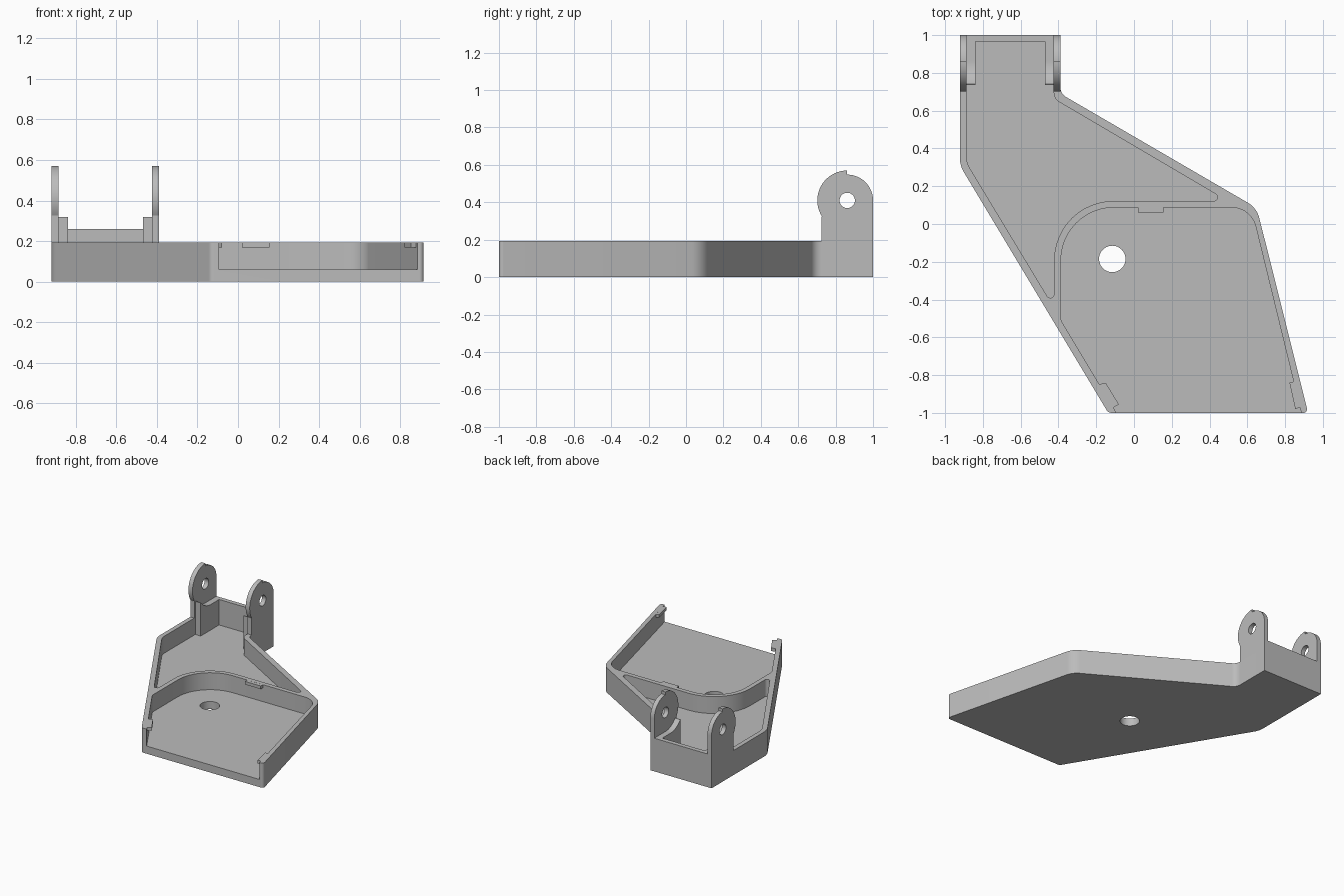
import bpy, bmesh, math
from mathutils import Vector

if "Cube" in bpy.data.objects:
    bpy.data.objects.remove(bpy.data.objects["Cube"])

grey = bpy.data.materials.new("plain grey")
grey.diffuse_color = (0.5, 0.5, 0.5, 1)
grey.use_nodes = True
grey.node_tree.nodes["Principled BSDF"].inputs["Base Color"].default_value = grey.diffuse_color


def fillet(corners, seg=12):
    """Polygon outline from (x, y, radius) corners."""
    out, n = [], len(corners)
    for i, (x, y, r) in enumerate(corners):
        p = Vector((x, y))
        if r == 0:
            out.append(p)
            continue
        a = (Vector(corners[i - 1][:2]) - p).normalized()
        b = (Vector(corners[(i + 1) % n][:2]) - p).normalized()
        half = a.angle(b) / 2
        c = p + (a + b).normalized() * (r / math.sin(half))
        t = r / math.tan(half)
        u, v = p + a * t - c, p + b * t - c
        start = math.atan2(u.y, u.x)
        sweep = math.atan2(u.x * v.y - u.y * v.x, u.dot(v))
        for k in range(seg + 1):
            q = start + sweep * k / seg
            out.append(c + Vector((math.cos(q), math.sin(q))) * r)
    return out


def arc(cx, cy, r, a0, a1, seg=20):
    return [(cx + r * math.cos(math.radians(a0 + (a1 - a0) * k / seg)),
             cy + r * math.sin(math.radians(a0 + (a1 - a0) * k / seg))) for k in range(seg + 1)]


def prism(name, pts, lo, hi, axis="z"):
    """Extrude an outline along z (outline in x, y) or x (outline in y, z)."""
    place = (lambda p, h: (p[0], p[1], h)) if axis == "z" else (lambda p, h: (h, p[0], p[1]))
    bm = bmesh.new()
    low = [bm.verts.new(place(p, lo)) for p in pts]
    top = [bm.verts.new(place(p, hi)) for p in pts]
    bm.faces.new(low[::-1])
    bm.faces.new(top)
    n = len(pts)
    for i in range(n):
        j = (i + 1) % n
        bm.faces.new((low[i], low[j], top[j], top[i]))
    bmesh.ops.recalc_face_normals(bm, faces=bm.faces)
    me = bpy.data.meshes.new(name)
    bm.to_mesh(me)
    bm.free()
    ob = bpy.data.objects.new(name, me)
    bpy.context.collection.objects.link(ob)
    me.materials.append(grey)
    return ob


def activate(ob):
    bpy.ops.object.select_all(action="DESELECT")
    ob.select_set(True)
    bpy.context.view_layer.objects.active = ob


def cut(ob, cutter):
    activate(ob)
    m = ob.modifiers.new("cut", "BOOLEAN")
    m.operation, m.solver, m.object = "DIFFERENCE", "EXACT", cutter
    bpy.ops.object.modifier_apply(modifier=m.name)
    bpy.data.objects.remove(cutter)


def smooth(ob):
    activate(ob)
    bpy.ops.object.shade_smooth_by_angle(angle=math.radians(30))


FLOOR, RIM = 0.06, 0.193

# Tray body with rounded outline
tray = prism("tray", fillet([
    (-0.922, 1, 0), (-0.39, 1, 0), (-0.39, 0.69, 0.06), (0.65, 0.085, 0.13),
    (0.922, -1, 0.02), (-0.136, -1, 0.03), (-0.922, 0.31, 0.15)]), 0, RIM)

# Rear pocket, stepped around the hinge posts
cut(tray, prism("rear_pocket", fillet([
    (-0.887, 0.737, 0), (-0.84, 0.737, 0), (-0.84, 0.965, 0), (-0.47, 0.965, 0),
    (-0.47, 0.737, 0), (-0.425, 0.737, 0), (-0.425, 0.663, 0.06), (0.495, 0.122, 0.02),
    (-0.423, 0.122, 0.315), (-0.423, -0.443, 0.02), (-0.887, 0.325, 0.12)]), FLOOR, 0.4))

# Front pocket, open at the front
cut(tray, prism("front_pocket", fillet([
    (-0.387, 0.087, 0.28), (0.62, 0.087, 0.13), (0.91, -1.1, 0),
    (-0.033, -1.1, 0), (-0.387, -0.51, 0.06)]), FLOOR, 0.4))

# Round hole in the floor
cut(tray, prism("floor_hole", arc(-0.115, -0.185, 0.07, 0, 351, 39), -0.1, 0.15))
smooth(tray)

# Snap tabs under the rim
tabs = {
    "rear_tab": [(0.02, 0.06), (0.155, 0.06), (0.155, 0.09), (0.02, 0.09)],
    "left_tab": [(-0.19, -0.85), (-0.15, -0.84), (-0.08, -0.955), (-0.115, -0.975)],
    "right_tab": [(0.823, -0.84), (0.86, -0.83), (0.89, -0.965), (0.854, -0.98)],
}
for name, pts in tabs.items():
    prism(name, pts, 0.168, RIM - 0.0005)

# Raised back wall between the posts
prism("back_wall", [(0.965, RIM), (1, RIM), (1, 0.26), (0.965, 0.26)], -0.84, -0.47, "x")

# Hinge ears with stepped rounded tops, and posts hollowed around the pivot
PY, PZ = 0.862, 0.41
ear_pts = ([(0.725, RIM), (1, RIM)] + arc(PY, PZ, 0.138, 0, 90)
           + arc(PY, PZ, 0.16, 90, 212))
ear_pts.append((0.725, PZ + 0.16 * math.sin(math.radians(212))))
post_pts = ([(0.737, RIM), (1, RIM), (1, 0.26)]
            + arc(PY, PZ, 0.15, 270, 217))
post_pts.append((0.737, post_pts[-1][1]))
for side, e0, e1, p0, p1 in (("left", -0.922, -0.887, -0.887, -0.84),
                             ("right", -0.425, -0.39, -0.47, -0.425)):
    ear = prism(side + "_ear", ear_pts, e0, e1, "x")
    cut(ear, prism("pivot_hole", arc(PY, PZ, 0.041, 0, 350, 35), e0 - 0.1, e1 + 0.1, "x"))
    smooth(ear)
    smooth(prism(side + "_post", post_pts, p0, p1, "x"))
